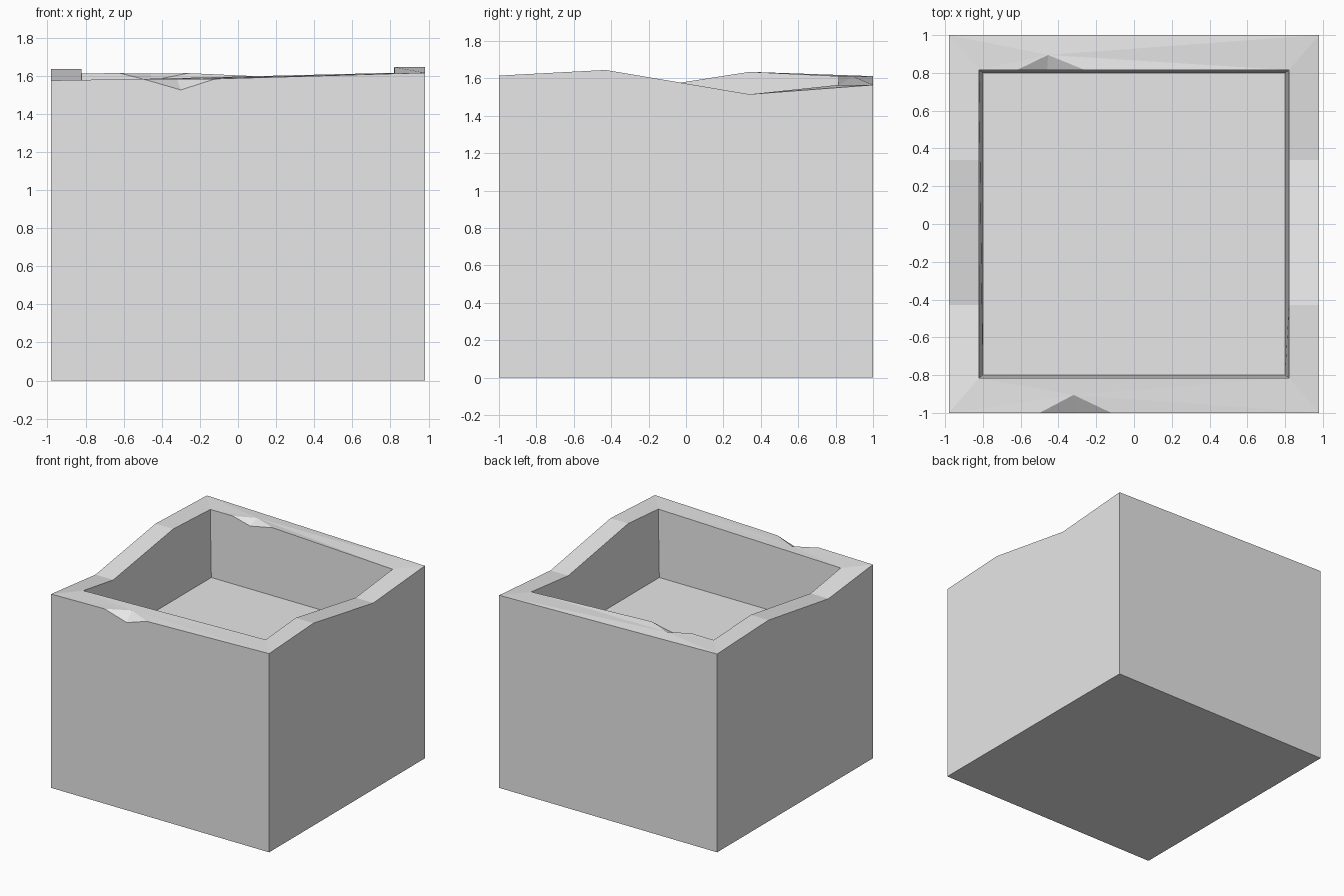
import bpy
import bmesh
from mathutils import Vector

cube = bpy.data.objects.get("Cube")
if cube:
    bpy.data.objects.remove(cube, do_unlink=True)

# Single plain grey
grey = bpy.data.materials.new("light_grey")
grey.use_nodes = True
colour = (0.8, 0.8, 0.8, 1.0)
grey.diffuse_color = colour
grey.node_tree.nodes["Principled BSDF"].inputs["Base Color"].default_value = colour

OX, OY = 0.98, 1.0        # outer half sizes
IX, IY = 0.82, 0.815      # opening half sizes
FLOOR = 0.80              # cavity floor half size
FLOOR_Z = 1.07
BREAK_LOW, BREAK_HIGH = -0.43, 0.34   # where the side rims change slope

# Rim height at each corner, keyed by the signs of x and y
CORNER_Z = {(-1, -1): 1.575, (1, -1): 1.615, (1, 1): 1.565, (-1, 1): 1.612}

bm = bmesh.new()


def face(points):
    bm.faces.new([bm.verts.new(p) for p in points])


def wall(chain, base_z, base_x, base_y):
    """Vertical panel from a rim chain down to a base rectangle edge."""
    def foot(p):
        return (base_x if p[0] > 0 else -base_x, base_y if p[1] > 0 else -base_y, base_z)
    face(list(chain) + [foot(chain[-1]), foot(chain[0])])


def outer(sx, sy):
    return (sx * OX, sy * OY, CORNER_Z[sx, sy])


def inner(sx, sy):
    return (sx * IX, sy * IY, CORNER_Z[sx, sy])


def chipped_rim(outer_chain, inner_chain, apex):
    """Rim top fanned around the deepest reach of a chip."""
    ring = outer_chain + inner_chain[::-1]
    for a, b in zip(ring, ring[1:] + ring[:1]):
        face([apex, a, b])


# Front and back walls, each with a chip in one rim edge
front_out = [outer(-1, -1), (-0.5, -OY, 1.583), (-0.3, -OY, 1.525),
             (-0.12, -OY, 1.583), outer(1, -1)]
front_in = [inner(-1, -1), inner(1, -1)]
back_out = [outer(-1, 1), outer(1, 1)]
back_in = [inner(-1, 1), (-0.62, IY, 1.613), (-0.46, IY, 1.573),
           (-0.26, IY, 1.613), inner(1, 1)]
chipped_rim(front_out, front_in, (-0.32, -0.905, 1.583))
chipped_rim(back_out, back_in, (-0.455, 0.895, 1.61))

chains = [(front_out, front_in), (back_out, back_in)]

# Side walls with wavy rims
for sx, low_z, high_z in ((1, 1.645, 1.515), (-1, 1.515, 1.635)):
    def side(x, start, end):
        return [start, (sx * x, BREAK_LOW, low_z), (sx * x, BREAK_HIGH, high_z), end]
    side_out = side(OX, outer(sx, -1), outer(sx, 1))
    side_in = side(IX, inner(sx, -1), inner(sx, 1))
    for i in range(len(side_out) - 1):
        face([side_out[i], side_out[i + 1], side_in[i + 1], side_in[i]])
    chains.append((side_out, side_in))

for out_chain, in_chain in chains:
    wall(out_chain, 0.0, OX, OY)
    wall(in_chain, FLOOR_Z, FLOOR, FLOOR)

# Underside and cavity floor
for x, y, z in ((OX, OY, 0.0), (FLOOR, FLOOR, FLOOR_Z)):
    face([(-x, -y, z), (x, -y, z), (x, y, z), (-x, y, z)])

bmesh.ops.remove_doubles(bm, verts=bm.verts, dist=0.0005)
bmesh.ops.recalc_face_normals(bm, faces=bm.faces)

mesh = bpy.data.meshes.new("open_block")
bm.to_mesh(mesh)
bm.free()
mesh.materials.append(grey)
block = bpy.data.objects.new("open_block", mesh)
bpy.context.collection.objects.link(block)
